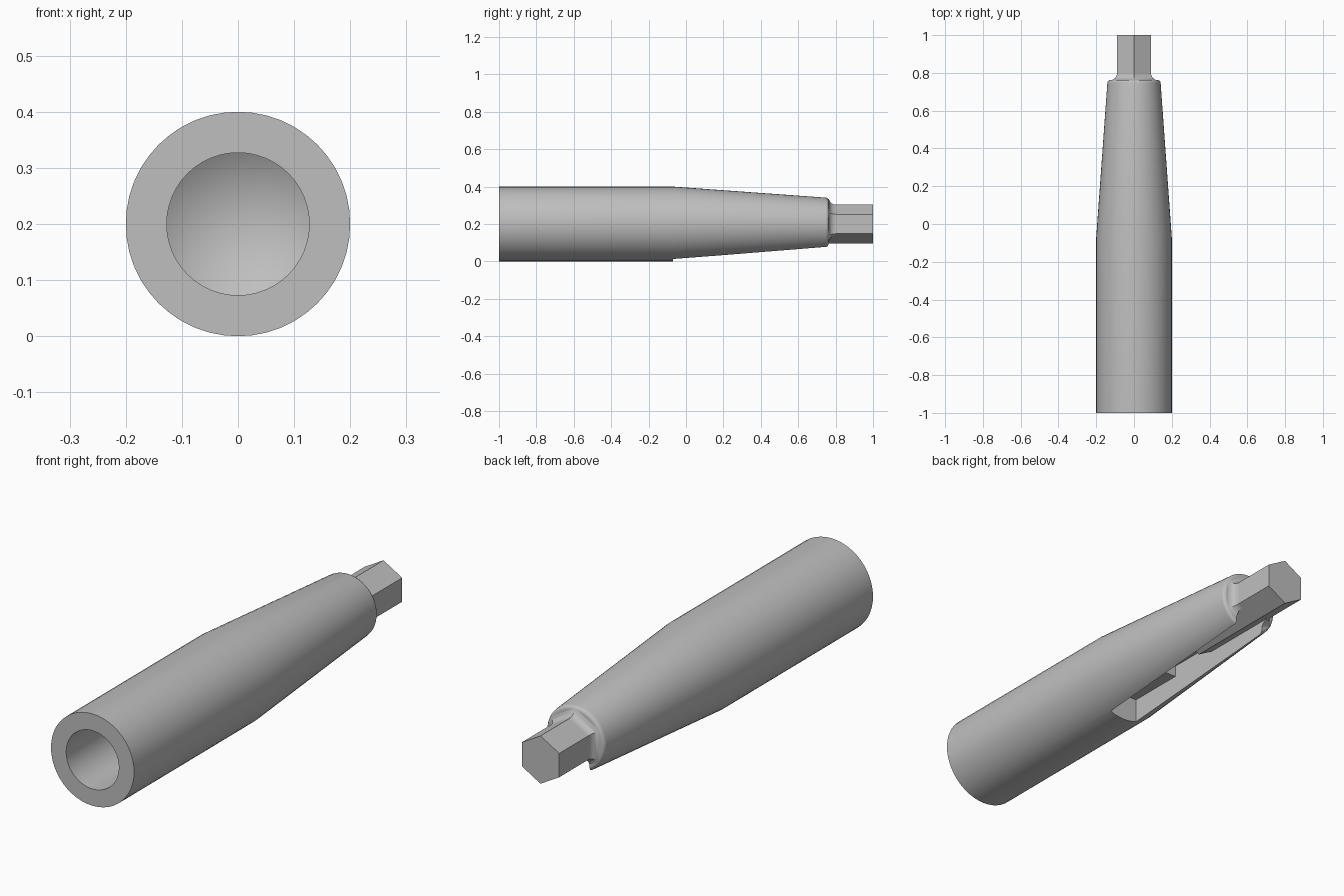
import bpy, bmesh, math
from mathutils import Vector

if "Cube" in bpy.data.objects:
    bpy.data.objects.remove(bpy.data.objects["Cube"], do_unlink=True)

AXIS_Z = 0.2
SLOT_HALF = 0.07
HEX_RADIUS = 0.104

steel = bpy.data.materials.new("plain_grey")
steel.use_nodes = True
GREY = (0.52, 0.52, 0.52, 1)
steel.diffuse_color = GREY
steel.node_tree.nodes["Principled BSDF"].inputs["Base Color"].default_value = GREY


def make_object(name, bm):
    bmesh.ops.remove_doubles(bm, verts=bm.verts, dist=0.0001)
    bmesh.ops.recalc_face_normals(bm, faces=bm.faces)
    mesh = bpy.data.meshes.new(name)
    bm.to_mesh(mesh)
    bm.free()
    mesh.materials.append(steel)
    obj = bpy.data.objects.new(name, mesh)
    bpy.context.collection.objects.link(obj)
    return obj


def revolve(name, profile, steps=48):
    # Profile points are (radius, y), spun round the long axis
    bm = bmesh.new()
    verts = [bm.verts.new((0, y, AXIS_Z + r)) for r, y in profile]
    edges = [bm.edges.new(pair) for pair in zip(verts, verts[1:])]
    bmesh.ops.spin(bm, geom=verts + edges, cent=(0, 0, AXIS_Z), axis=(0, 1, 0),
                   angle=math.tau, steps=steps, use_duplicate=False)
    return make_object(name, bm)


def hex_loft(name, sections):
    # Sections are (corner radius, y), capped at both ends
    bm = bmesh.new()
    rings = []
    for r, y in sections:
        angles = [math.radians(60 * i) for i in range(6)]
        rings.append([bm.verts.new((r * math.sin(a), y, AXIS_Z + r * math.cos(a)))
                      for a in angles])
    for low, high in zip(rings, rings[1:]):
        for i in range(6):
            j = (i + 1) % 6
            bm.faces.new((low[i], low[j], high[j], high[i]))
    bm.faces.new(rings[0])
    bm.faces.new(rings[-1])
    return make_object(name, bm)


def box_cutter(name, y0, y1, top):
    bm = bmesh.new()
    bmesh.ops.create_cube(bm, size=1)
    low = -0.1
    for v in bm.verts:
        v.co = Vector((v.co.x * 2 * SLOT_HALF,
                       y0 if v.co.y < 0 else y1,
                       low if v.co.z < 0 else top))
    obj = make_object(name, bm)
    obj.hide_render = True
    obj.hide_set(True)
    return obj


def finish(obj, cutters):
    bpy.ops.object.select_all(action="DESELECT")
    bpy.context.view_layer.objects.active = obj
    obj.select_set(True)
    for cutter in cutters:
        mod = obj.modifiers.new("slot", "BOOLEAN")
        mod.operation = "DIFFERENCE"
        mod.solver = "EXACT"
        mod.object = cutter
        bpy.ops.object.modifier_apply(modifier=mod.name)
    bpy.ops.object.shade_smooth_by_angle(angle=math.radians(30))


# Handle with a drilled bore, a tapered nose and a rounded rim
nose = [(0.125 + 0.016 * math.cos(a), 0.747 + 0.016 * math.sin(a))
        for a in (math.radians(d) for d in (0, 22, 45, 67, 90))]
handle = revolve("handle", [(0, -0.22), (0.127, -0.3), (0.127, -1), (0.2, -1),
                            (0.2, -0.07)] + nose + [(0, 0.763)])

# Curved flare between the nose and the drive
flare_size = 0.037
flare_sections = [(0.1, 0.74)]
for d in range(0, 91, 15):
    a = math.radians(d)
    spread = flare_size * (1 - math.sin(a))
    flare_sections.append((min(HEX_RADIUS + spread, 0.134),
                           0.8 - flare_size * math.cos(a)))
flare = hex_loft("drive_flare", flare_sections)

# Six-sided drive, running on inside the slot
drive = hex_loft("hex_drive", [(HEX_RADIUS, 0.43), (HEX_RADIUS, 1)])

# Stepped slot in the underside
slot = [box_cutter("slot_front_cutter", -0.07, 0.2, 0.12),
        box_cutter("slot_rear_cutter", 0.19, 0.85, 0.17)]
finish(handle, slot)
finish(flare, slot[1:])
finish(drive, [])
for cutter in slot:
    bpy.data.objects.remove(cutter, do_unlink=True)
